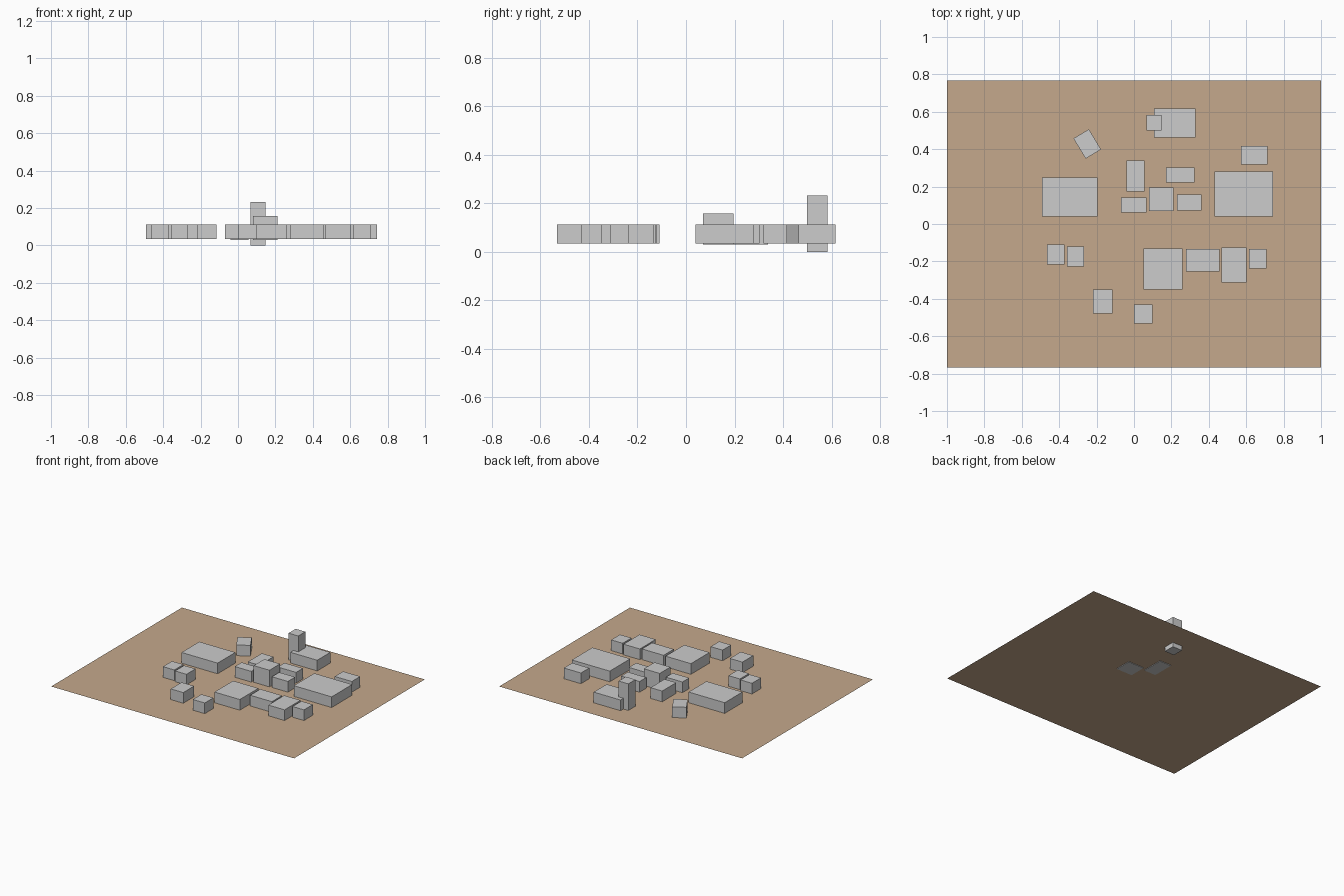
import bpy
import math


def material(name, rgb):
    m = bpy.data.materials.new(name)
    m.diffuse_color = (*rgb, 1.0)
    return m


GREY = material("light grey", (0.604, 0.604, 0.604))
TAN = material("tan earth", (0.558, 0.397, 0.262))

GROUND_Z = 0.033
BASE, ROOF = 0.0335, 0.113


def block(name, x0, x1, y0, y1, z0=BASE, z1=ROOF, angle=0.0):
    """Box between two corners, turned about its own centre."""
    bpy.ops.mesh.primitive_cube_add(
        size=1, location=((x0 + x1) / 2, (y0 + y1) / 2, (z0 + z1) / 2),
        rotation=(0, 0, math.radians(angle)))
    ob = bpy.context.object
    ob.name = name
    ob.scale = (x1 - x0, y1 - y0, z1 - z0)
    ob.data.materials.append(GREY)
    return ob


# Flat ground sheet
bpy.ops.mesh.primitive_plane_add(size=1, location=(0, 0, GROUND_Z))
ground = bpy.context.object
ground.name = "ground_sheet"
ground.scale = (2.0, 1.537, 1)
ground.data.materials.append(TAN)

# Large halls
block("west_hall", -0.493, -0.196, 0.040, 0.249)
block("east_hall", 0.431, 0.743, 0.040, 0.281)
block("north_hall", 0.107, 0.328, 0.463, 0.617)
block("south_hall", 0.051, 0.260, -0.350, -0.131)

# Tower, reaching below the ground sheet
block("tower", 0.067, 0.147, 0.499, 0.583, 0.0, 0.231)

# Central cluster
block("centre_tall_house", 0.080, 0.210, 0.070, 0.195, 0.029, 0.157)
block("centre_long_house", -0.041, 0.055, 0.174, 0.339, 0.029, ROOF)
block("centre_west_house", -0.070, 0.066, 0.062, 0.142)
block("centre_east_house", 0.229, 0.360, 0.072, 0.158)
block("centre_north_house", 0.171, 0.323, 0.222, 0.302)

# Outlying houses
block("north_east_house", 0.573, 0.714, 0.319, 0.417)
block("turned_house", -0.250 - 0.048, -0.250 + 0.048,
      0.428 - 0.063, 0.428 + 0.063, angle=31)

# Southern houses
SOUTH = [
    (-0.466, -0.372, -0.217, -0.110),
    (-0.359, -0.266, -0.227, -0.120),
    (-0.219, -0.116, -0.478, -0.350),
    (0.000, 0.098, -0.531, -0.430),
    (0.278, 0.457, -0.254, -0.134),
    (0.468, 0.602, -0.312, -0.125),
    (0.615, 0.709, -0.237, -0.133),
]
for i, rect in enumerate(SOUTH):
    block(f"south_house_{i + 1}", *rect)
